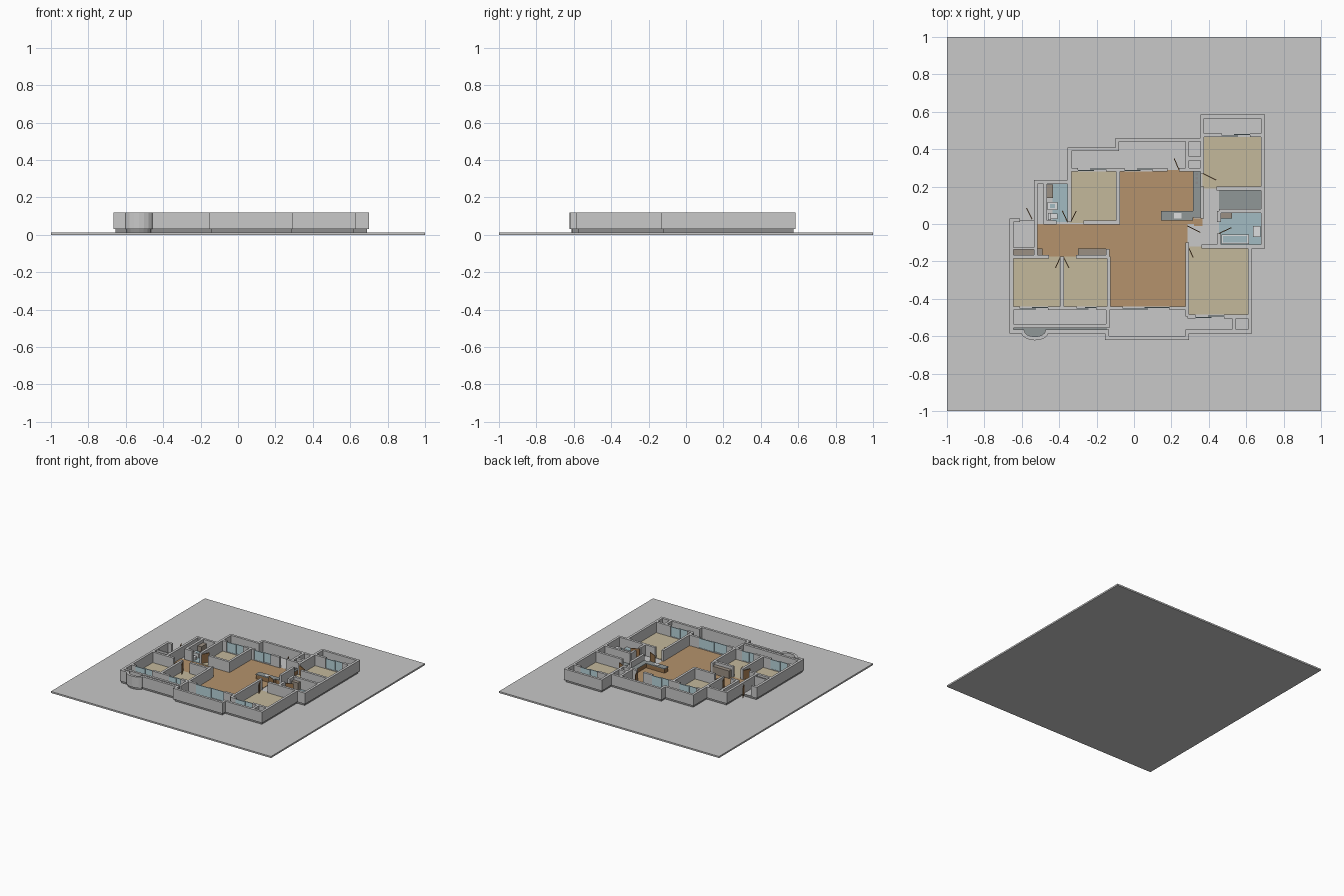
import bpy, bmesh, math
from mathutils import Vector

old = bpy.data.objects.get("Cube")
if old:
    bpy.data.objects.remove(old)

def material(name, r, g, b):
    m = bpy.data.materials.new(name)
    m.use_nodes = True
    colour = (r, g, b, 1)
    m.diffuse_color = colour
    m.node_tree.nodes["Principled BSDF"].inputs["Base Color"].default_value = colour
    return m

GREY = material("light grey", .58, .58, .58)
PLINTH = material("plinth grey", .27, .27, .27)
TAN = material("tan carpet", .55, .48, .33)
WOOD = material("brown wood floor", .46, .29, .15)
AQUA = material("pale blue tile", .36, .5, .54)
SLATE = material("slate grey", .28, .31, .31)
CLOSET = material("closet brown", .33, .28, .23)
DOOR = material("door brown", .32, .17, .07)
GLASS = material("window blue", .48, .66, .71)
WHITE = material("fixture white", .72, .73, .74)

GROUND, FLOOR, TOP = .013, .03, .12
THICK = .02

def prism(name, points, low, high, mat):
    """Upright solid over a flat outline."""
    bm = bmesh.new()
    face = bm.faces.new([bm.verts.new((x, y, low)) for x, y in points])
    up = bmesh.ops.extrude_face_region(bm, geom=[face])["geom"]
    for v in up:
        if isinstance(v, bmesh.types.BMVert):
            v.co.z = high
    bmesh.ops.recalc_face_normals(bm, faces=bm.faces[:])
    mesh = bpy.data.meshes.new(name)
    bm.to_mesh(mesh)
    bm.free()
    mesh.materials.append(mat)
    obj = bpy.data.objects.new(name, mesh)
    bpy.context.collection.objects.link(obj)
    return obj

def box(name, x0, x1, y0, y1, low, high, mat):
    return prism(name, [(x0, y0), (x1, y0), (x1, y1), (x0, y1)], low, high, mat)

def wall(name, *points, thick=THICK, high=TOP, mat=GREY):
    """Wall of even thickness along a path, mitred at the corners."""
    pts = [Vector(p) for p in points]
    dirs = [(b - a).normalized() for a, b in zip(pts, pts[1:])]
    left, right = [], []
    for i, p in enumerate(pts):
        a, b = dirs[max(i - 1, 0)], dirs[min(i, len(dirs) - 1)]
        na, nb = Vector((-a.y, a.x)), Vector((-b.y, b.x))
        off = (na + nb) * (thick / 2 / (1 + na.dot(nb)))
        left.append(p + off)
        right.append(p - off)
    return prism(name, left + right[::-1], FLOOR, high, mat)

def floor(name, x0, x1, y0, y1, mat):
    box(name + "_floor", x0, x1, y0, y1, FLOOR, FLOOR + .003, mat)

def wall_with_window(name, x0, x1, y, w0, w1):
    """Wall along x, with a pair of overlapping sliding panes in a gap."""
    wall(name + "_wall_a", (x0, y), (w0, y))
    wall(name + "_wall_b", (w1, y), (x1, y))
    mid = (w0 + w1) / 2
    box(name + "_sill", w0, w1, y - THICK / 2, y + THICK / 2, FLOOR, FLOOR + .008, GREY)
    for side, a, b in ((-1, w0, mid + .01), (1, mid - .01, w1)):
        yy = y + side * .004
        box(name + "_pane", a, b, yy - .003, yy + .003, FLOOR, TOP - .005, GLASS)

def door(name, hinge, tip):
    wall(name + "_door", hinge, tip, thick=.005, high=TOP - .012, mat=DOOR)

# Ground slab
box("ground_slab", -1, 1, -1, 1, 0, GROUND, GREY)

# Outer wall with rounded bay, and recessed plinth below it
bay = [(-.53 + .065 * math.cos(t), -.575 - .037 * math.sin(t))
       for t in [math.pi * i / 8 for i in range(9)]]
outline = [(-.525, .02), (-.525, .225), (-.345, .225), (-.345, .4), (-.09, .4),
           (-.09, .45), (.365, .45), (.365, .575), (.69, .575), (.69, -.12),
           (.62, -.12), (.62, -.575), (.285, -.575), (.285, -.61),
           (-.145, -.61), (-.145, -.575)] + bay + [
           (-.655, -.575), (-.655, .02), (-.61, .02)]
wall("outer_wall", *outline)
plinth = prism("plinth", outline, GROUND, FLOOR, PLINTH)
plinth.data.materials.append(GREY)
for f in plinth.data.polygons:
    f.material_index = int(f.normal.z > .5)

# Room floors
floor("living_room", -.135, .285, -.45, 0, WOOD)
floor("dining_room", -.085, .32, 0, .29, WOOD)
floor("hall", -.52, -.135, -.175, 0, WOOD)
floor("passage", .32, .365, -.012, .03, WOOD)
floor("north_bedroom", -.345, -.085, .005, .29, TAN)
floor("northeast_bedroom", .365, .69, .19, .475, TAN)
floor("southeast_bedroom", .285, .62, -.495, -.12, TAN)
floor("southwest_bedroom", -.655, -.385, -.45, -.175, TAN)
floor("south_bedroom", -.385, -.135, -.45, -.175, TAN)
floor("west_bathroom", -.435, -.345, .01, .225, AQUA)
floor("east_bathroom", .455, .69, -.12, .07, AQUA)
floor("storage", .455, .69, .07, .19, SLATE)
floor("planter", -.655, -.145, -.575, -.555, SLATE)
prism("bay_planter_floor", bay, FLOOR, FLOOR + .003, SLATE)

# Walls with windows
wall_with_window("north_bedroom", -.345, -.085, .29, -.3, -.15)
wall_with_window("dining", -.085, .18, .29, -.05, .1)
wall_with_window("northeast_bedroom", .365, .69, .475, .47, .62)
wall_with_window("southwest_bedroom", -.655, -.385, -.45, -.61, -.46)
wall_with_window("south_bedroom", -.385, -.135, -.45, -.305, -.2)
wall_with_window("living", -.135, .285, -.45, -.06, .19)
wall_with_window("southeast_bedroom", .285, .62, -.495, .33, .48)

# Plain inner walls
wall("north_bedroom_wall", (-.27, .008), (-.085, .008), (-.085, .29))
wall("west_bathroom_east_wall", (-.345, .01), (-.345, .29))
wall("west_bathroom_wall", (-.475, .215), (-.475, .008), (-.415, .008))
wall("kitchen_north_wall", (.24, .29), (.365, .29))
wall("kitchen_balcony_wall", (.285, .29), (.285, .45))
wall("kitchen_locker_wall", (.285, .35), (.365, .35))
wall("northeast_bedroom_west_wall", (.365, .27), (.365, .475))
wall("balcony_link_wall", (.365, .475), (.365, .45))
wall("kitchen_east_wall", (.365, .03), (.365, .2))
wall("northeast_bedroom_south_wall", (.44, .19), (.69, .19))
wall("storage_south_wall", (.455, .07), (.69, .07))
wall("east_bathroom_west_wall", (.455, .07), (.455, .01))
wall("east_bathroom_south_wall", (.455, -.05), (.455, -.12))
wall("southeast_bedroom_north_wall", (.36, -.12), (.62, -.12))
wall("southeast_bedroom_west_wall", (.285, -.1), (.285, -.495))
wall("southeast_balcony_wall", (.535, -.495), (.535, -.575))
wall("southwest_bedroom_north_wall", (-.655, -.175), (-.455, -.175))
wall("south_bedroom_north_wall", (-.31, -.175), (-.14, -.175), (-.14, -.135))
wall("bedroom_divider_wall", (-.385, -.175), (-.385, -.45))
wall("south_bedroom_east_wall", (-.135, -.175), (-.135, -.45))
wall("porch_east_wall", (-.525, -.17), (-.525, .02))
wall("porch_south_wall", (-.655, -.13), (-.525, -.13), thick=.01)
wall("balcony_inner_wall", (-.655, -.545), (-.14, -.545), (-.14, -.45))

# Doors standing open
door("entrance", (-.545, .025), (-.575, .085))
door("west_bathroom", (-.355, .01), (-.383, .07))
door("north_bedroom", (-.338, .01), (-.308, .07))
door("southwest_bedroom", (-.395, -.18), (-.42, -.235))
door("south_bedroom", (-.375, -.18), (-.348, -.235))
door("kitchen_back", (.24, .29), (.215, .35))
door("northeast_bedroom", (.37, .27), (.44, .235))
door("corridor", (.285, -.01), (.355, -.045))
door("southeast_bedroom", (.287, -.115), (.317, -.18))
door("east_bathroom", (.455, -.05), (.52, -.02))

# Closets
for label, x0, x1, y0, y1 in (("porch", -.65, -.535, -.168, -.132),
                              ("hall", -.515, -.49, -.168, -.132),
                              ("south_bedroom", -.3, -.15, -.168, -.132),
                              ("west_bathroom", -.465, -.432, .14, .21),
                              ("east_bathroom", .465, .525, .03, .06)):
    box(label + "_closet", x0, x1, y0, y1, FLOOR, TOP - .025, CLOSET)

# Kitchen: wooden cabinets under slate tops
for label, x0, x1, y0, y1 in (("island", .145, .315, .02, .07),
                              ("kitchen", .315, .358, .035, .282)):
    box(label + "_cabinet", x0 + .003, x1 - .003, y0 + .003, y1 - .003, FLOOR, .066, DOOR)
    box(label + "_counter", x0, x1, y0, y1, .066, .072, SLATE)
box("kitchen_sink", .215, .255, .03, .058, .072, .074, WHITE)
for i in range(3):
    y = .215 + i * .022
    box("stove_burner", .328, .343, y, y + .013, .072, .075, PLINTH)

# Bathroom fixtures
box("bathtub", .467, .615, -.108, -.055, FLOOR, .058, WHITE)
box("bathtub_water", .477, .605, -.1, -.063, .058, .06, AQUA)
box("east_basin", .637, .675, -.07, -.01, FLOOR, .06, WHITE)
box("west_basin", -.462, -.41, .075, .118, FLOOR, .065, WHITE)
box("west_basin_bowl", -.45, -.422, .085, .108, .065, .067, AQUA)
box("toilet_tank", -.46, -.445, .022, .06, FLOOR, .07, WHITE)
box("toilet_seat", -.445, -.41, .026, .056, FLOOR, .054, WHITE)
